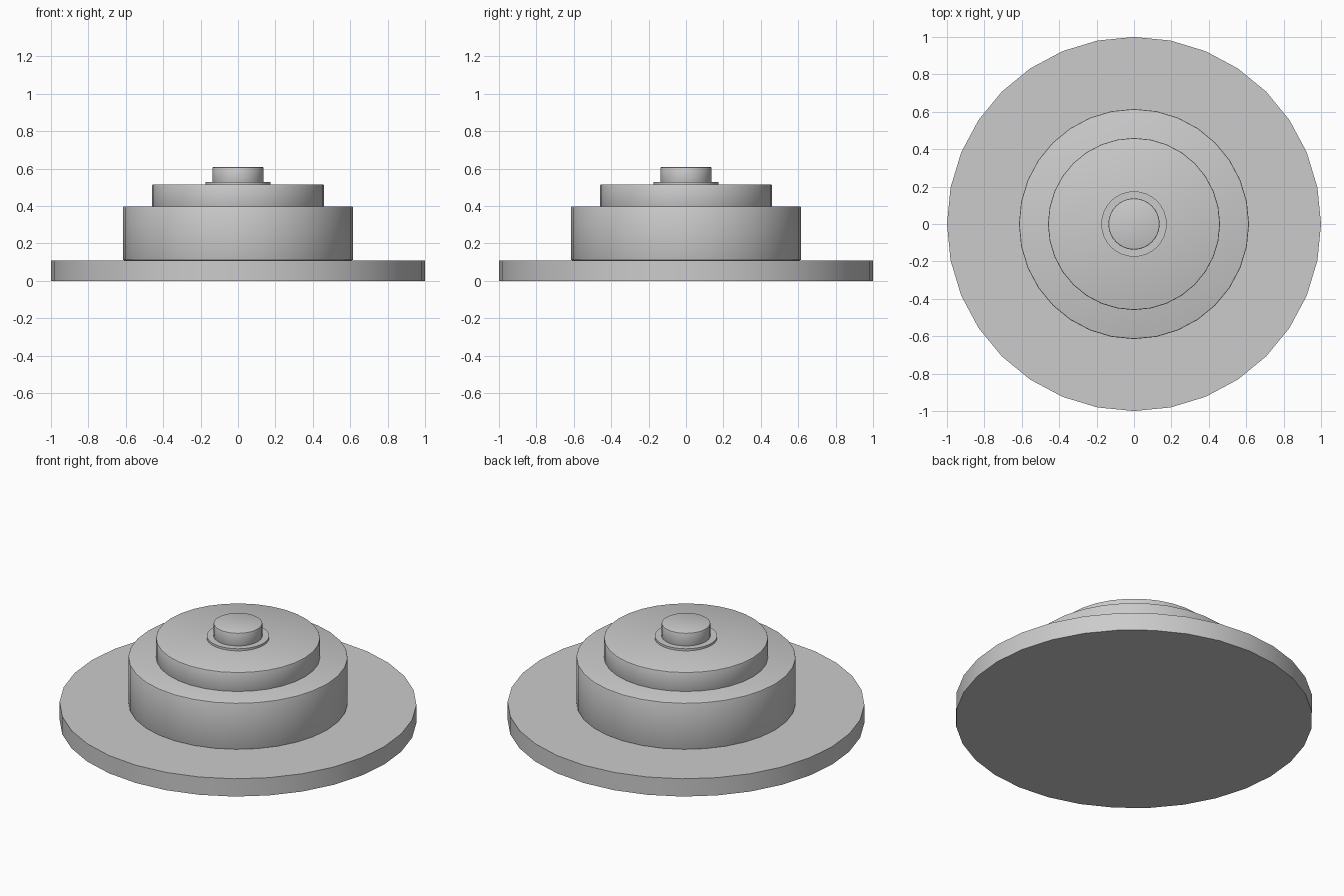
import bpy
import math

cube = bpy.data.objects.get("Cube")
if cube:
    bpy.data.objects.remove(cube, do_unlink=True)

# Single plain grey finish
grey = bpy.data.materials.new("plain grey")
grey.use_nodes = True
colour = (0.6, 0.6, 0.6, 1.0)
grey.diffuse_color = colour
grey.node_tree.nodes["Principled BSDF"].inputs["Base Color"].default_value = colour


def disc(name, radius, bottom, top, bevel=0.0):
    """Upright round disc with optional softened rims."""
    bpy.ops.mesh.primitive_cylinder_add(
        vertices=32, radius=radius, depth=top - bottom,
        location=(0, 0, (bottom + top) / 2))
    obj = bpy.context.object
    obj.name = name
    obj.data.materials.append(grey)
    if bevel:
        mod = obj.modifiers.new("soft rim", 'BEVEL')
        mod.width = bevel
        mod.segments = 2
        mod.limit_method = 'ANGLE'
        mod.angle_limit = math.radians(40)
        bpy.ops.object.modifier_apply(modifier=mod.name)
    bpy.ops.object.shade_smooth_by_angle(angle=math.radians(30))
    return obj


# Stacked tiers, bottom to top
disc("base_plate", 1.0, 0.0, 0.11)
disc("main_drum", 0.615, 0.11, 0.398, 0.006)
disc("upper_drum", 0.46, 0.39, 0.516, 0.006)
disc("collar_washer", 0.175, 0.51, 0.529)
disc("top_button", 0.137, 0.52, 0.608, 0.006)
